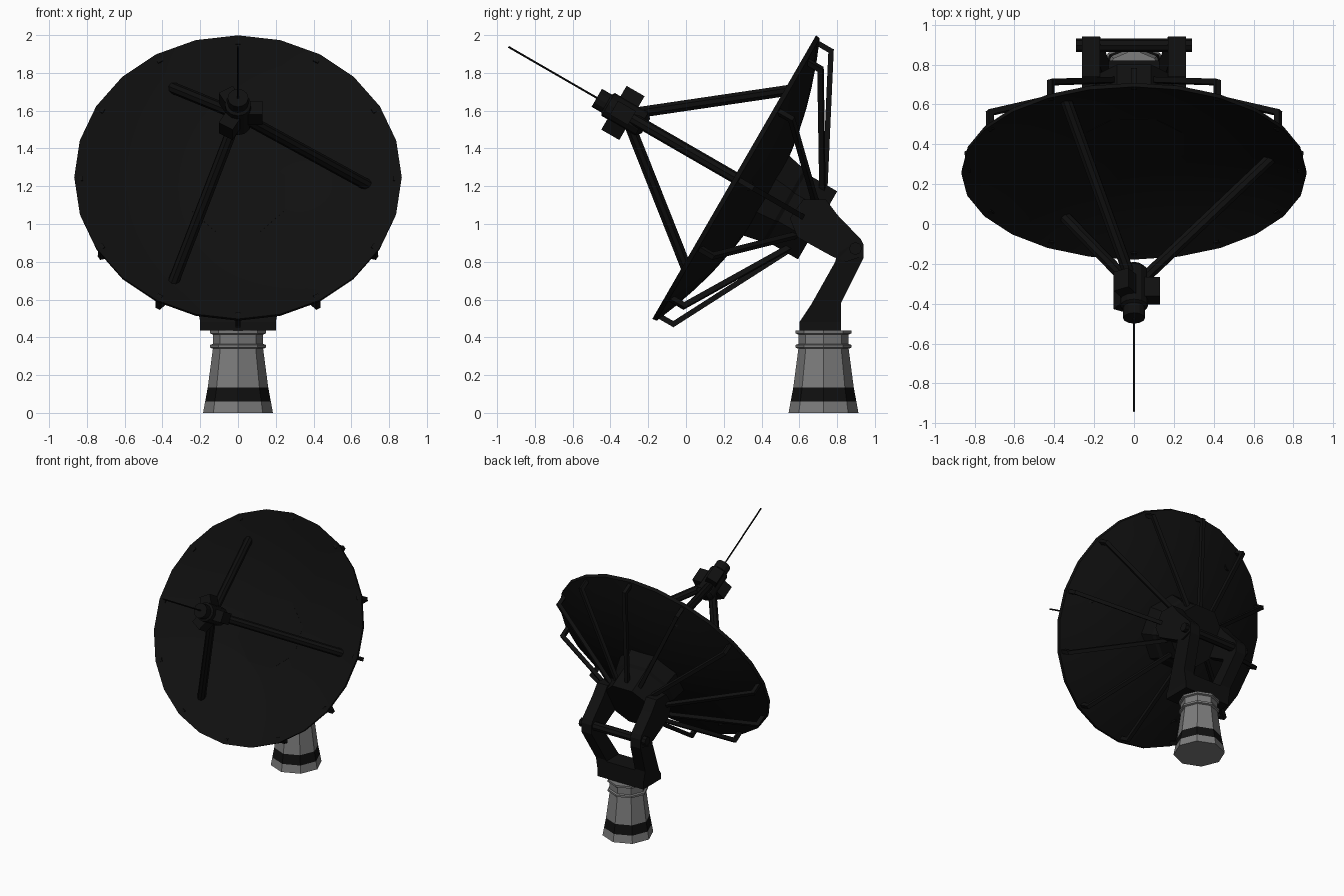
import bpy, bmesh
from math import cos, sin, pi, radians
from mathutils import Matrix, Vector

cube = bpy.data.objects.get("Cube")
if cube:
    bpy.data.objects.remove(cube)


def material(name, value):
    m = bpy.data.materials.new(name)
    m.use_nodes = True
    colour = (value, value, value, 1)
    m.diffuse_color = colour
    m.node_tree.nodes["Principled BSDF"].inputs["Base Color"].default_value = colour
    return m


BLACK = material("black paint", 0.005)
GREY = material("grey concrete", 0.2)

# Dish frame: local z is the dish axis, tilted up 30 degrees
DISH = Matrix.Translation((0, 0.255, 1.248)) @ Matrix.Rotation(radians(60), 4, 'X')
COLUMN = Matrix.Translation((0, 0.728, 0))


def finish(name, bm, frame=Matrix(), mats=(BLACK,), smooth=False):
    bmesh.ops.recalc_face_normals(bm, faces=bm.faces)
    me = bpy.data.meshes.new(name)
    bm.to_mesh(me)
    bm.free()
    for m in mats:
        me.materials.append(m)
    ob = bpy.data.objects.new(name, me)
    bpy.context.collection.objects.link(ob)
    ob.matrix_world = frame
    if smooth:
        bpy.ops.object.select_all(action='DESELECT')
        ob.select_set(True)
        bpy.context.view_layer.objects.active = ob
        bpy.ops.object.shade_smooth_by_angle(angle=radians(30))
    return ob


def lathe(name, profile, sides, frame, turn=0.0, **kw):
    """Revolve (radius, height) points about local z; ends are capped."""
    bm = bmesh.new()
    rings = []
    for r, h in profile:
        rings.append([bm.verts.new((r * cos(turn + 2 * pi * i / sides),
                                    r * sin(turn + 2 * pi * i / sides), h))
                      for i in range(sides)])
    for a, b in zip(rings, rings[1:]):
        for i in range(sides):
            j = (i + 1) % sides
            bm.faces.new((a[i], a[j], b[j], b[i]))
    bm.faces.new(rings[0])
    bm.faces.new(rings[-1])
    return finish(name, bm, frame, **kw)


def rod(name, a, b, radius, sides, frame=Matrix()):
    a, b = Vector(a), Vector(b)
    aim = Matrix.Translation(a) @ (b - a).to_track_quat('Z', 'Y').to_matrix().to_4x4()
    turn = pi / 4 if sides == 4 else 0
    return lathe(name, [(radius, 0), (radius, (b - a).length)], sides, frame @ aim, turn)


def box(name, size, centre, frame=Matrix()):
    bm = bmesh.new()
    bmesh.ops.create_cube(bm, size=1)
    bmesh.ops.scale(bm, vec=size, verts=bm.verts)
    bmesh.ops.translate(bm, vec=centre, verts=bm.verts)
    return finish(name, bm, frame)


def slab(name, outline, inner, outer):
    """Plate from a (y, z) outline; inner and outer give x at each height."""
    bm = bmesh.new()
    a = [bm.verts.new((inner(z), y, z)) for y, z in outline]
    b = [bm.verts.new((outer(z), y, z)) for y, z in outline]
    bm.faces.new(a)
    bm.faces.new(b)
    for i in range(len(a)):
        j = (i + 1) % len(a)
        bm.faces.new((a[i], a[j], b[j], b[i]))
    return finish(name, bm)


# Concrete column with a painted band and two raised collars
column = lathe("column", [(0.185, 0), (0.174, 0.06), (0.160, 0.135), (0.133, 0.34),
                          (0.147, 0.345), (0.147, 0.36), (0.133, 0.365), (0.133, 0.415),
                          (0.147, 0.42), (0.147, 0.435)], 8, COLUMN, mats=(GREY, BLACK))
for p in column.data.polygons:
    if 0.06 < p.center.z < 0.135:
        p.material_index = 1

# Turntable block and the two cranked yoke arms
slab("turntable_block", [(0.60, 0.435), (0.82, 0.435), (0.82, 0.57), (0.66, 0.57), (0.60, 0.48)],
     lambda z: -0.2, lambda z: 0.2)
lean = lambda z: 0.06 * min(1, max(0, (z - 0.5) / 0.3))
lower = [(0.61, 0.48), (0.82, 0.48), (0.82, 0.58), (0.94, 0.82), (0.94, 0.87),
         (0.90, 0.91), (0.80, 0.84), (0.79, 0.80)]
upper = [(0.94, 0.83), (0.94, 0.89), (0.925, 0.92), (0.80, 1.05), (0.74, 1.13),
         (0.62, 1.13), (0.55, 1.03), (0.59, 0.93), (0.78, 0.825), (0.85, 0.80)]
for side, tag in ((1, "left"), (-1, "right")):
    inner = lambda z: side * (0.11 + lean(z))
    outer = lambda z: side * (0.20 + lean(z))
    slab("lower_arm_" + tag, lower, inner, outer)
    slab("upper_arm_" + tag, upper, inner, outer)
rod("cross_bar", (-0.29, 0.897, 0.87), (0.29, 0.897, 0.87), 0.034, 8)

# Reflector: front bowl then back shell in one closed profile
RIM, DEPTH = 0.867, 0.19
radii = (0.05, 0.2, 0.35, 0.5, 0.62, 0.75, RIM)
bowl = [(r, DEPTH * ((r / RIM) ** 2 - 1)) for r in radii]
shell = [(r - 0.004, h - 0.025) for r, h in reversed(bowl)]
lathe("dish", bowl + shell, 24, DISH, smooth=True)

# Hub behind the dish
lathe("hub", [(0.27, -0.17), (0.24, -0.30), (0.225, -0.32), (0.225, -0.51)], 8, DISH, pi / 8)

# Twelve stand-off braces from rim to hub
for i in range(12):
    spin = DISH @ Matrix.Rotation(i * pi / 6, 4, 'Z')
    rod("rim_stub", (0.835, 0, -0.01), (0.835, 0, -0.115), 0.02, 4, spin)
    rod("back_brace", (0.845, 0, -0.105), (0.18, 0, -0.45), 0.02, 4, spin)

# Three feed legs with lugs on the feed body
for i in range(3):
    spin = DISH @ Matrix.Rotation(i * 2 * pi / 3, 4, 'Z')
    rod("feed_leg", (0.05, 0, 0.61), (0.69, 0, -0.09), 0.031, 8, spin)
    box("feed_lug", (0.08, 0.085, 0.11), (0.09, 0, 0.68), spin)

# Feed body, nose and antenna spike
lathe("feed_body", [(0.045, 0.54), (0.07, 0.565), (0.07, 0.77), (0.055, 0.78), (0.055, 0.84)],
      12, DISH)
rod("antenna_spike", (0, 0, 0.83), (0, 0, 1.38), 0.006, 6, DISH)
